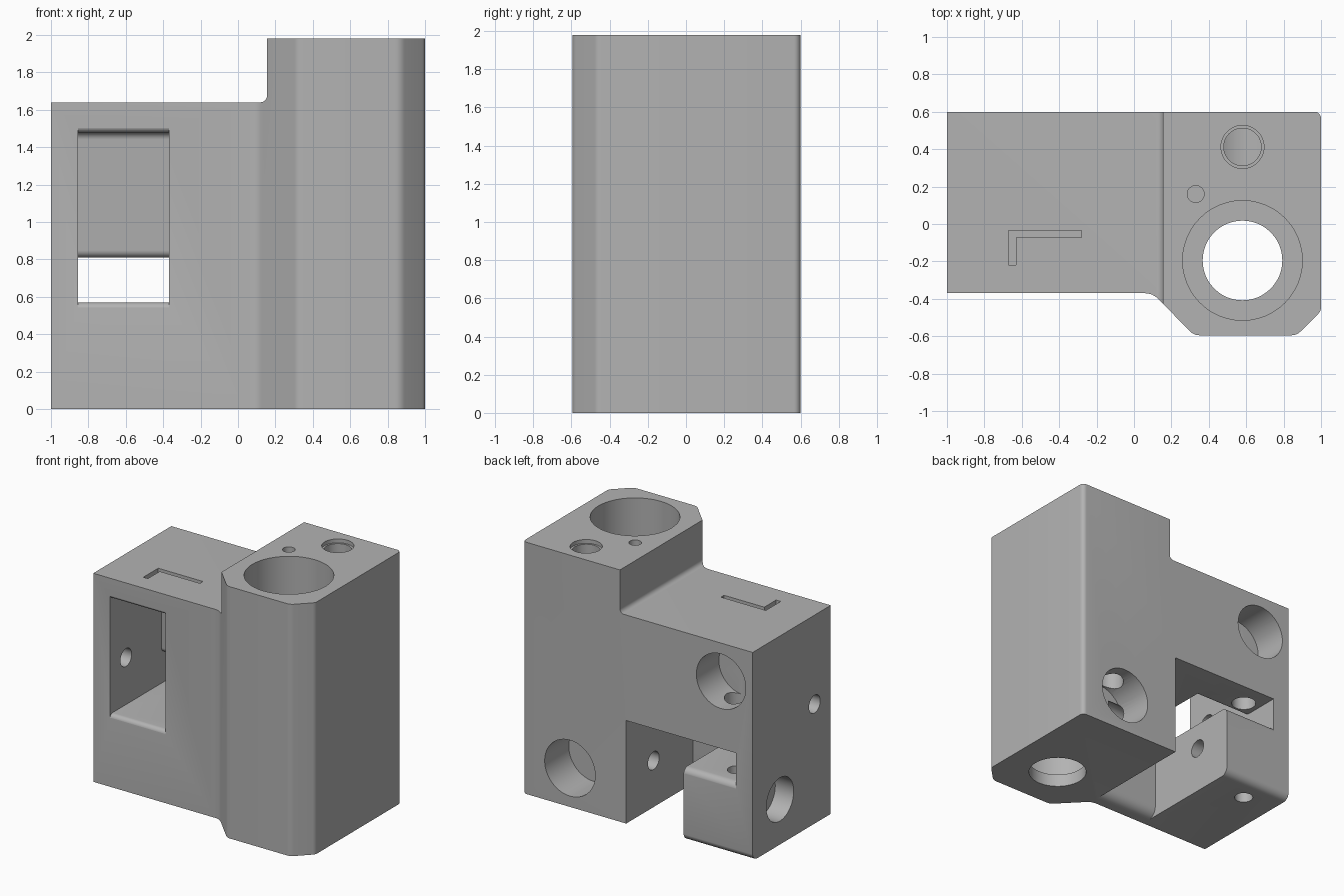
import bpy, bmesh, math
from mathutils import Vector

if "Cube" in bpy.data.objects:
    bpy.data.objects.remove(bpy.data.objects["Cube"], do_unlink=True)


def rounded(points, steps=6):
    """Corner list (a, b[, radius]) to an outline with filleted corners."""
    out = []
    n = len(points)
    for i, p in enumerate(points):
        c = Vector(p[:2])
        r = p[2] if len(p) > 2 else 0
        if not r:
            out.append(c)
            continue
        u = (Vector(points[i - 1][:2]) - c).normalized()
        v = (Vector(points[(i + 1) % n][:2]) - c).normalized()
        half = u.angle(v) / 2
        centre = c + (u + v).normalized() * (r / math.sin(half))
        start = c + u * (r / math.tan(half)) - centre
        end = c + v * (r / math.tan(half)) - centre
        sweep = start.angle(end)
        for k in range(steps + 1):
            t = k / steps
            out.append(centre + (start * math.sin((1 - t) * sweep)
                                 + end * math.sin(t * sweep)) / math.sin(sweep))
    return out


def place(axis, a, b, d):
    """Profile coordinates (a, b) at depth d along an axis."""
    return {"x": (d, a, b), "y": (a, d, b), "z": (a, b, d)}[axis]


def prism(name, axis, points, d0, d1):
    bm = bmesh.new()
    outline = rounded(points)
    rings = [[bm.verts.new(place(axis, p.x, p.y, d)) for p in outline] for d in (d0, d1)]
    bm.faces.new(rings[0])
    bm.faces.new(rings[1])
    n = len(outline)
    for i in range(n):
        j = (i + 1) % n
        bm.faces.new((rings[0][i], rings[0][j], rings[1][j], rings[1][i]))
    bmesh.ops.recalc_face_normals(bm, faces=bm.faces)
    mesh = bpy.data.meshes.new(name)
    bm.to_mesh(mesh)
    bm.free()
    ob = bpy.data.objects.new(name, mesh)
    bpy.context.collection.objects.link(ob)
    return ob


def circle(a, b, r, n=48):
    return [(a + r * math.cos(2 * math.pi * k / n), b + r * math.sin(2 * math.pi * k / n))
            for k in range(n)]


# Main block with the chamfered bearing housing
body = prism("bracket_body", "z", [
    (-1, 0.6), (-1, -0.37), (0.1, -0.37, 0.1), (0.32, -0.595, 0.07),
    (0.87, -0.595, 0.07), (1, -0.465, 0.05), (1, 0.6, 0.035)], 0, 1.98)
bpy.context.view_layer.objects.active = body


def cut(axis, points, d0, d1):
    cutter = prism("cutter", axis, points, d0, d1)
    cutter.hide_render = True
    mod = body.modifiers.new("cut", "BOOLEAN")
    mod.operation = "DIFFERENCE"
    mod.solver = "EXACT"
    mod.object = cutter
    bpy.ops.object.modifier_apply(modifier=mod.name)
    bpy.data.objects.remove(cutter, do_unlink=True)


def drill(axis, a, b, r, d0, d1):
    cut(axis, circle(a, b, r), d0, d1)


# Lower shoulder with filleted step
cut("y", [(-1.1, 1.64), (0.155, 1.64, 0.035), (0.155, 2.1), (-1.1, 2.1)], -1, 1)

# Window passage from the front, leaving low at the back
cut("x", [(-0.42, 0.52), (-0.371, 0.52), (-0.371, 0.57, 0.035), (0.601, 0.57, 0.05),
          (0.601, 0.5), (0.64, 0.5), (0.64, 0.81), (0.27, 0.81, 0.04),
          (0.27, 1.48, 0.04), (-0.371, 1.48, 0.03), (-0.371, 1.53), (-0.42, 1.53)],
    -0.855, -0.37)

# Channel open to the back and underside
cut("x", [(-0.35, -0.05), (-0.35, -0.001), (-0.23, -0.001, 0.08), (-0.23, 0.81),
          (0.64, 0.81), (0.64, -0.05)], -0.4, 0.1)

# Rounded lower back edge of the post
cut("x", [(0.5, -0.05), (0.5, -0.001), (0.601, -0.001, 0.06), (0.601, 0.1),
          (0.65, 0.1), (0.65, -0.05)], -1.1, -0.39)

# Bearing bore with a narrow lower shelf
drill("z", 0.58, -0.195, 0.32, 0.1, 2.1)
drill("z", 0.58, -0.195, 0.213, -0.1, 0.2)

# Round pockets in the back
drill("y", 0.59, 0.305, 0.22, 0.3, 0.7)
drill("y", -0.725, 1.34, 0.215, 0.32, 0.7)

# Rod hole with widened mouth, and the small locating hole
drill("z", 0.58, 0.412, 0.1, 0.35, 2.1)
drill("z", 0.58, 0.412, 0.115, 1.95, 2.1)
drill("z", 0.33, 0.16, 0.045, 1.6, 2.1)

# Vertical hole through the post and up into the pocket
drill("z", -0.727, 0.405, 0.068, -0.1, 0.7)
drill("z", -0.727, 0.405, 0.09, 0.7, 1.3)

# Cross holes: upper pin, and lower screw with its head recess
drill("x", -0.17, 0.94, 0.07, -1.1, -0.1)
drill("x", 0.26, 0.365, 0.07, -1.1, 0.5)
drill("x", 0.26, 0.355, 0.17, -1.1, -0.84)

# Shallow angled groove in the shoulder
cut("z", [(-0.67, -0.035), (-0.67, -0.22), (-0.63, -0.22), (-0.63, -0.073),
          (-0.28, -0.073), (-0.28, -0.035)], 1.6, 1.7)

# Single grey material and smooth fillets
grey = bpy.data.materials.new("grey_plastic")
grey.use_nodes = True
colour = (0.45, 0.45, 0.45, 1)
grey.diffuse_color = colour
grey.node_tree.nodes["Principled BSDF"].inputs["Base Color"].default_value = colour
body.data.materials.clear()
body.data.materials.append(grey)
for face in body.data.polygons:
    face.material_index = 0

bpy.ops.object.select_all(action="DESELECT")
body.select_set(True)
bpy.context.view_layer.objects.active = body
bpy.ops.object.shade_smooth_by_angle(angle=math.radians(30))
